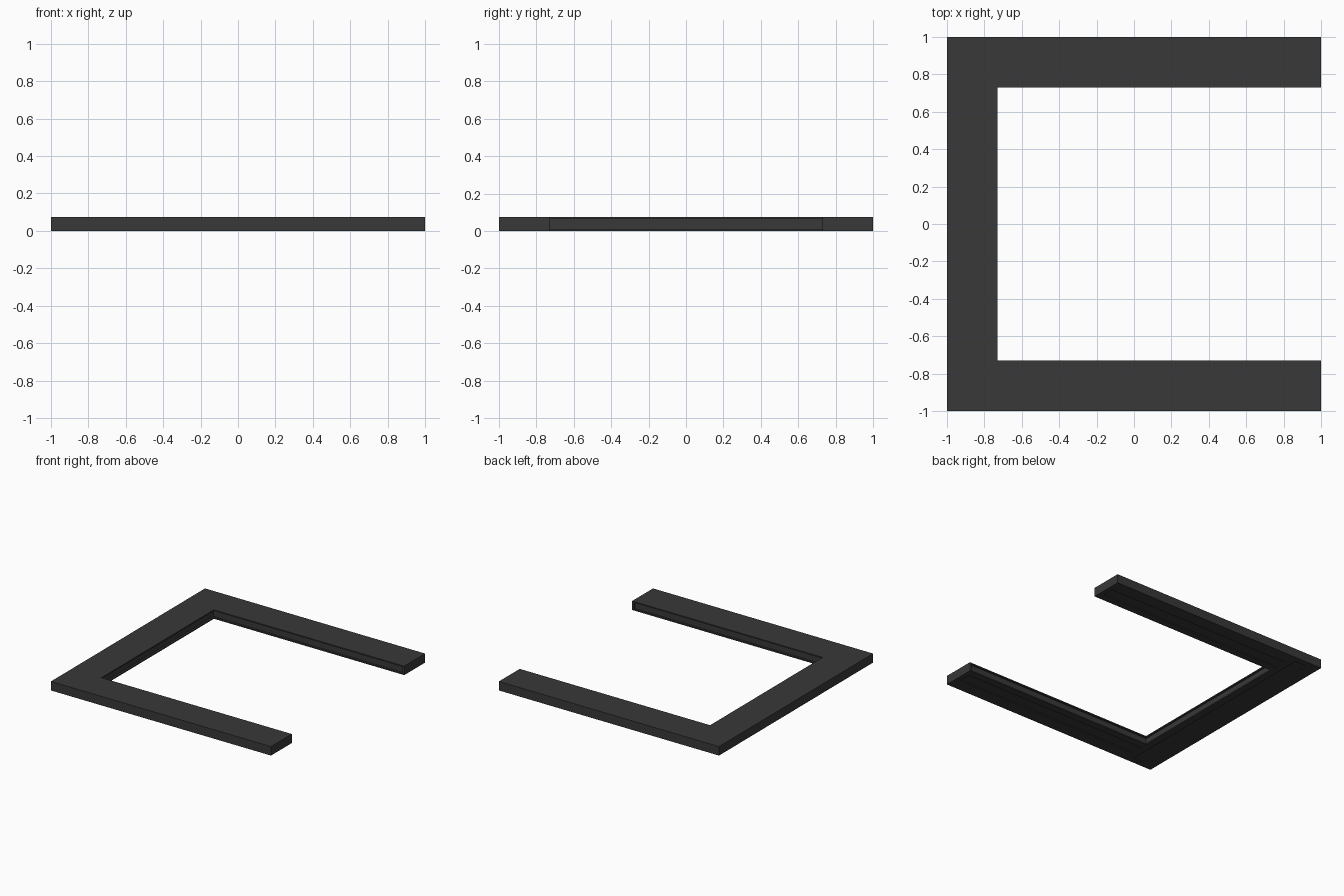
import bpy, bmesh

if "Cube" in bpy.data.objects:
    bpy.data.objects.remove(bpy.data.objects["Cube"])

OUT, INN, H = 1.0, 0.73, 0.074

mat = bpy.data.materials.new("dark_grey")
mat.diffuse_color = (0.04, 0.04, 0.04, 1)
mat.use_nodes = True
mat.node_tree.nodes["Principled BSDF"].inputs["Base Color"].default_value = mat.diffuse_color


def prism(name, outline, z0, z1):
    """Extrude a flat outline from z0 to z1."""
    bm = bmesh.new()
    face = bm.faces.new([bm.verts.new((x, y, z0)) for x, y in outline])
    res = bmesh.ops.extrude_face_region(bm, geom=[face])
    verts = [v for v in res["geom"] if isinstance(v, bmesh.types.BMVert)]
    bmesh.ops.translate(bm, verts=verts, vec=(0, 0, z1 - z0))
    bmesh.ops.recalc_face_normals(bm, faces=bm.faces)
    me = bpy.data.meshes.new(name)
    bm.to_mesh(me)
    bm.free()
    ob = bpy.data.objects.new(name, me)
    bpy.context.collection.objects.link(ob)
    return ob


def cut(target, name, x0, x1, y0, y1, z0, z1):
    """Subtract a box from the target."""
    c = prism(name, [(x0, y0), (x1, y0), (x1, y1), (x0, y1)], z0, z1)
    c.hide_render = True
    c.hide_viewport = True
    c.display_type = 'WIRE'
    m = target.modifiers.new(name, 'BOOLEAN')
    m.operation = 'DIFFERENCE'
    m.solver = 'EXACT'
    m.object = c


# Three-sided frame, open towards +x
frame = prism("frame", [(-OUT, -OUT), (OUT, -OUT), (OUT, -INN), (-INN, -INN),
                        (-INN, INN), (OUT, INN), (OUT, OUT), (-OUT, OUT)], 0, H)
frame.data.materials.append(mat)

# Recess along the inner faces, closed at the arm ends
cut(frame, "inner_recess_cutter", -0.745, 0.985, -0.745, 0.745, 0.01, 0.064)

# Shallow channels in the underside
cut(frame, "back_channel_cutter", -0.89, -0.79, -0.95, 0.95, -0.05, 0.008)
for name, s in (("left", -1), ("right", 1)):
    a, b = sorted((s * 0.79, s * 0.89))
    cut(frame, name + "_channel_cutter", -0.74, 0.96, a, b, -0.05, 0.008)
